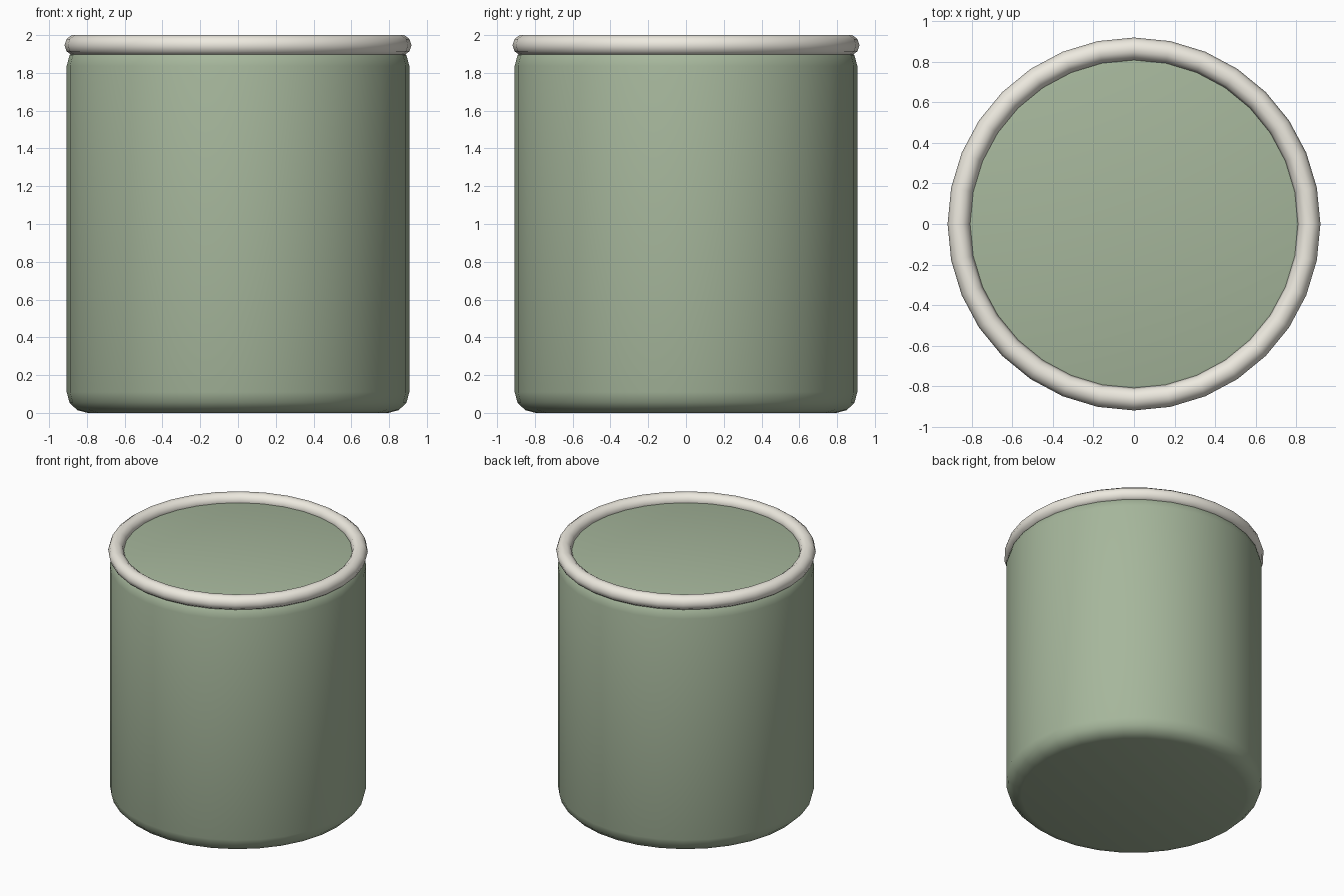
import bpy
import math

if "Cube" in bpy.data.objects:
    bpy.data.objects.remove(bpy.data.objects["Cube"])


def material(name, rgb):
    m = bpy.data.materials.new(name)
    m.diffuse_color = (*rgb, 1)
    m.use_nodes = True
    m.node_tree.nodes["Principled BSDF"].inputs["Base Color"].default_value = m.diffuse_color
    return m


def finish(obj, name, mat):
    obj.name = name
    obj.data.materials.append(mat)
    bpy.ops.object.shade_smooth_by_angle(angle=math.radians(40))


green = material("sage_green", (0.38, 0.47, 0.33))
cream = material("cream", (0.85, 0.82, 0.74))

# Canister body: 32-sided cylinder with rounded top and bottom edges
HEIGHT = 1.947
bpy.ops.mesh.primitive_cylinder_add(vertices=32, radius=0.907, depth=HEIGHT,
                                    location=(0, 0, HEIGHT / 2))
body = bpy.context.object
bevel = body.modifiers.new("rounded_edges", 'BEVEL')
bevel.width = 0.11
bevel.segments = 3
bevel.limit_method = 'ANGLE'
bevel.angle_limit = math.radians(40)
bpy.ops.object.modifier_apply(modifier=bevel.name)
finish(body, "canister_body", green)

# Rim: rolled ring around the top edge
bpy.ops.mesh.primitive_torus_add(major_segments=32, minor_segments=10,
                                 major_radius=0.863, minor_radius=0.0555,
                                 location=(0, 0, 1.947))
finish(bpy.context.object, "rim_ring", cream)
